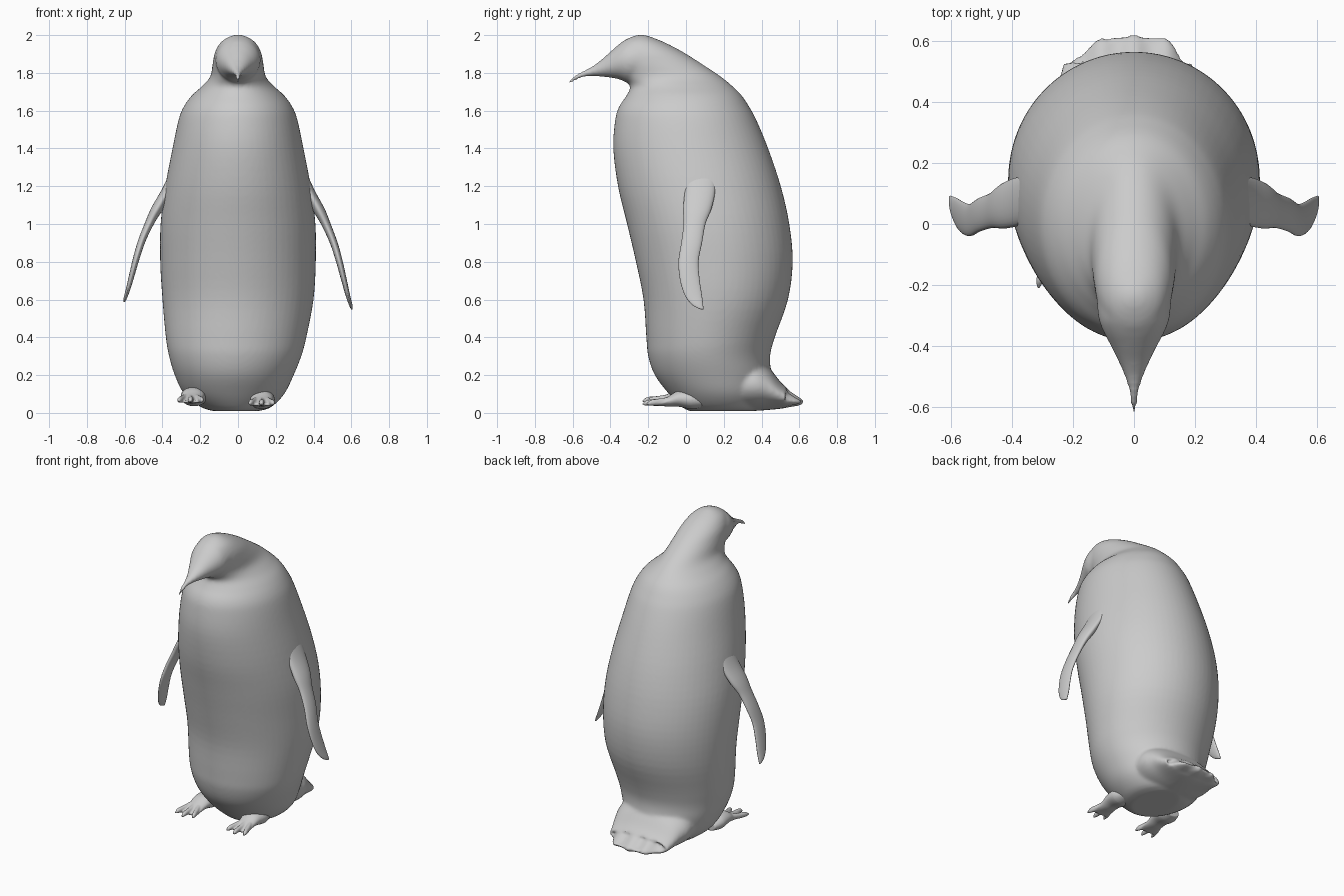
import bpy, bmesh, math


def spline(rows, steps=4):
    """Catmull-Rom interpolation through rows of ring values."""
    out = []
    for i in range(len(rows) - 1):
        a, b, c, d = (rows[max(0, min(len(rows) - 1, i + k))] for k in (-1, 0, 1, 2))
        for s in range(steps):
            t = s / steps
            out.append([0.5 * (2 * q + (r - p) * t + (2 * p - 5 * q + 4 * r - u) * t * t
                               + (3 * q - p - 3 * r + u) * t ** 3)
                        for p, q, r, u in zip(a, b, c, d)])
    return out + [list(rows[-1])]


def loft(bm, rows, axis, n=40):
    """Elliptical rings (position, centre u, centre v, radius u, radius v) along z or y."""
    rings = []
    for p, cu, cv, ru, rv in spline(rows):
        ring = []
        for k in range(n):
            t = 2 * math.pi * k / n
            u, v = cu + ru * math.cos(t), cv + rv * math.sin(t)
            ring.append(bm.verts.new((u, v, p) if axis == 'z' else (u, p, v)))
        rings.append(ring)
    for a, b in zip(rings, rings[1:]):
        for k in range(n):
            j = (k + 1) % n
            bm.faces.new((a[k], a[j], b[j], b[k]))
    bm.faces.new(rings[0])
    bm.faces.new(rings[-1])


def finish(bm, name, voxel=None, smooth=0):
    bmesh.ops.recalc_face_normals(bm, faces=bm.faces)
    for f in bm.faces:
        f.smooth = True
    me = bpy.data.meshes.new(name)
    bm.to_mesh(me)
    bm.free()
    ob = bpy.data.objects.new(name, me)
    bpy.context.collection.objects.link(ob)
    if voxel:
        m = ob.modifiers.new("fuse", 'REMESH')
        m.mode = 'VOXEL'
        m.voxel_size = voxel
        m.use_smooth_shade = True
        s = ob.modifiers.new("soften", 'SMOOTH')
        s.factor = 0.5
        s.iterations = smooth
    return ob


# Torso and skull: z, centre x, front y, back y, half width
torso = [(0.01, -0.01, 0.02, 0.36, 0.12), (0.03, -0.01, -0.02, 0.40, 0.185),
         (0.10, -0.02, -0.09, 0.44, 0.265), (0.20, -0.02, -0.165, 0.45, 0.315),
         (0.30, -0.015, -0.20, 0.445, 0.35), (0.40, -0.01, -0.21, 0.47, 0.372),
         (0.60, 0, -0.225, 0.54, 0.40), (0.80, 0, -0.265, 0.565, 0.412),
         (1.00, 0, -0.312, 0.547, 0.41), (1.20, 0, -0.36, 0.502, 0.385),
         (1.40, 0, -0.385, 0.435, 0.347), (1.55, 0, -0.375, 0.373, 0.315),
         (1.62, 0, -0.355, 0.335, 0.288), (1.68, 0, -0.315, 0.295, 0.245),
         (1.73, 0, -0.295, 0.245, 0.19), (1.78, 0, -0.335, 0.185, 0.147),
         (1.85, 0, -0.38, 0.08, 0.134), (1.91, 0, -0.38, -0.015, 0.122),
         (1.96, 0, -0.345, -0.11, 0.093), (1.99, 0, -0.29, -0.185, 0.05),
         (2.002, 0, -0.25, -0.225, 0.012)]
bm = bmesh.new()
loft(bm, [(z, cx, (f + b) / 2, w, (b - f) / 2) for z, cx, f, b, w in torso], 'z', 64)

# Face and hooked beak: y, top z, bottom z, half width
face = [(-0.20, 1.99, 1.77, 0.125), (-0.30, 1.983, 1.748, 0.118), (-0.35, 1.955, 1.765, 0.102),
        (-0.40, 1.912, 1.775, 0.076), (-0.45, 1.868, 1.78, 0.052), (-0.50, 1.832, 1.783, 0.031),
        (-0.55, 1.808, 1.776, 0.016), (-0.59, 1.788, 1.756, 0.011), (-0.62, 1.762, 1.738, 0.008)]
loft(bm, [(y, 0, (t + b) / 2, w, (t - b) / 2) for y, t, b, w in face], 'y')

# Tail fan: y, top z, bottom z, half width
tail = [(0.22, 0.28, 0.012, 0.24), (0.35, 0.29, 0.01, 0.26), (0.43, 0.25, 0.015, 0.24),
        (0.50, 0.165, 0.022, 0.22), (0.55, 0.12, 0.03, 0.205), (0.60, 0.085, 0.038, 0.17),
        (0.625, 0.07, 0.048, 0.14)]
first = len(bm.verts)
loft(bm, [(y, -0.02, (t + b) / 2, w, (t - b) / 2) for y, t, b, w in tail], 'y')
bm.verts.ensure_lookup_table()
for v in bm.verts[first:]:
    if v.co.y > 0.54:  # feather tips
        v.co.y -= 0.015 * (1 - math.cos(v.co.x * 2 * math.pi / 0.11)) + 1.0 * v.co.x ** 2
finish(bm, "body", 0.0105, 8)

# Flippers: z, centre x, centre y, half thickness, half width
flipper = [(1.28, 0.345, 0.08, 0.015, 0.07), (1.18, 0.375, 0.075, 0.03, 0.08),
           (1.08, 0.425, 0.06, 0.034, 0.075), (1.00, 0.465, 0.045, 0.026, 0.058),
           (0.90, 0.507, 0.03, 0.021, 0.055), (0.80, 0.537, 0.013, 0.018, 0.053),
           (0.70, 0.562, 0.021, 0.015, 0.052), (0.62, 0.582, 0.04, 0.012, 0.045),
           (0.57, 0.597, 0.063, 0.009, 0.028), (0.548, 0.603, 0.085, 0.004, 0.008)]
for side, sx, stretch in (("right", 1, 1.0), ("left", -1, 0.94)):
    bm = bmesh.new()
    loft(bm, [(1.18 - (1.18 - z) * stretch, sx * x, y, t, w) for z, x, y, t, w in flipper], 'z', 28)
    finish(bm, side + "_flipper")

# Webbed feet with three toes: y, height, half width, half thickness
foot = [(0.09, 0.06, 0.05, 0.03), (0.03, 0.07, 0.07, 0.05), (-0.04, 0.075, 0.062, 0.042),
        (-0.09, 0.062, 0.055, 0.028), (-0.14, 0.05, 0.06, 0.014), (-0.17, 0.044, 0.058, 0.008)]
for side, cx, lift, turn in (("right", 0.125, 0.0, 0.0), ("left", -0.235, 0.015, -0.08)):
    bm = bmesh.new()
    loft(bm, [(y, cx + turn * -y, z + lift, w, t) for y, z, w, t in foot], 'y', 28)
    for dx, tip in ((-0.052, -0.21), (0.0, -0.23), (0.052, -0.21)):
        x = cx + turn * 0.2
        loft(bm, [(-0.06, x + dx * 0.4, 0.07 + lift, 0.015, 0.02),
                  (-0.14, x + dx * 0.85, 0.058 + lift, 0.016, 0.018),
                  (tip + 0.025, x + dx * 1.1, 0.054 + lift, 0.013, 0.015),
                  (tip, x + dx * 1.2, 0.046 + lift, 0.004, 0.005)], 'y', 16)
    finish(bm, side + "_foot", 0.005, 3)
